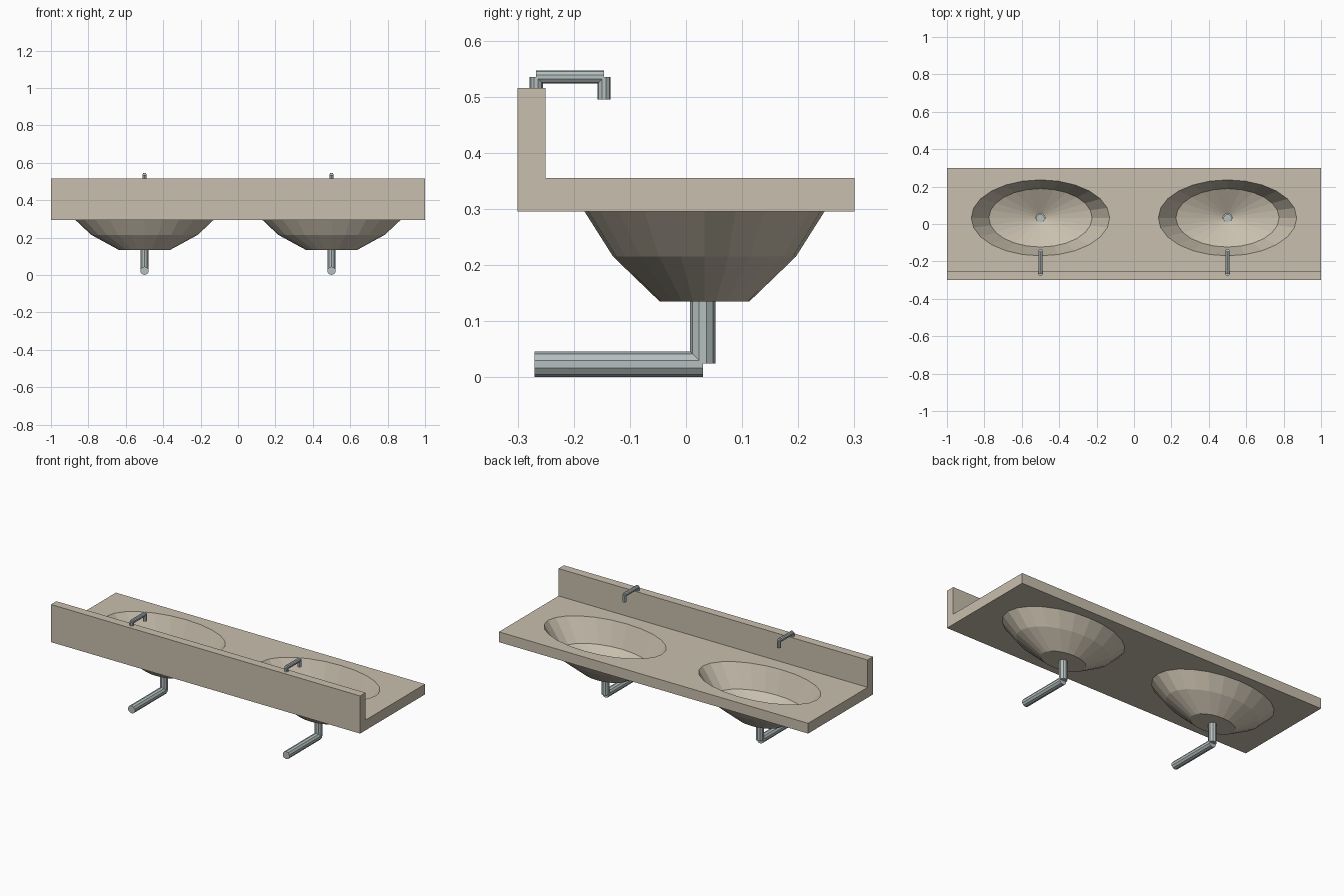
import bpy, bmesh, math
from mathutils import Vector

if "Cube" in bpy.data.objects:
    bpy.data.objects.remove(bpy.data.objects["Cube"])


def material(name, rgb):
    m = bpy.data.materials.new(name)
    m.diffuse_color = (*rgb, 1)
    m.use_nodes = True
    m.node_tree.nodes["Principled BSDF"].inputs["Base Color"].default_value = m.diffuse_color
    return m


STONE = material("beige stone", (0.58, 0.52, 0.42))
METAL = material("grey metal", (0.46, 0.52, 0.52))
SEG = 24
BASIN_Y = 0.033


def finish(name, bm, mat):
    bmesh.ops.recalc_face_normals(bm, faces=bm.faces)
    me = bpy.data.meshes.new(name)
    bm.to_mesh(me)
    bm.free()
    me.materials.append(mat)
    ob = bpy.data.objects.new(name, me)
    bpy.context.collection.objects.link(ob)
    return ob


def ring(bm, x, rx, ry, z):
    return [bm.verts.new((x + rx * math.cos(2 * math.pi * i / SEG),
                          BASIN_Y + ry * math.sin(2 * math.pi * i / SEG), z)) for i in range(SEG)]


def bridge(bm, a, b):
    for i in range(SEG):
        j = (i + 1) % SEG
        bm.faces.new((a[i], a[j], b[j], b[i]))


def pipe(name, a, b, r, sides=10):
    a, b = Vector(a), Vector(b)
    bm = bmesh.new()
    bmesh.ops.create_cone(bm, cap_ends=True, segments=sides, radius1=r, radius2=r, depth=(b - a).length)
    bmesh.ops.transform(bm, verts=bm.verts, matrix=(b - a).to_track_quat('Z', 'Y').to_matrix().to_4x4())
    bmesh.ops.translate(bm, verts=bm.verts, vec=(a + b) / 2)
    return finish(name, bm, METAL)


# Counter with backsplash: L profile extruded along x
bm = bmesh.new()
profile = [(-0.3, 0.295), (0.3, 0.295), (0.3, 0.355), (-0.25, 0.355), (-0.25, 0.515), (-0.3, 0.515)]
face = bm.faces.new([bm.verts.new((-1, y, z)) for y, z in profile])
ext = bmesh.ops.extrude_face_region(bm, geom=[face])
bmesh.ops.translate(bm, verts=[v for v in ext["geom"] if isinstance(v, bmesh.types.BMVert)], vec=(2, 0, 0))
counter = finish("counter", bm, STONE)

# Elliptical cutters for the basin openings
for x in (-0.5, 0.5):
    bm = bmesh.new()
    lo, hi = ring(bm, x, 0.37, 0.203, 0.2), ring(bm, x, 0.37, 0.203, 0.45)
    bridge(bm, lo, hi)
    bm.faces.new(lo)
    bm.faces.new(hi)
    cutter = finish("opening_cutter", bm, STONE)
    cutter.hide_render = True
    cutter.hide_set(True)
    mod = counter.modifiers.new("opening", 'BOOLEAN')
    mod.operation = 'DIFFERENCE'
    mod.solver = 'EXACT'
    mod.object = cutter

for side, x in (("left", -0.5), ("right", 0.5)):
    # Basin outside: faceted shell below the counter
    bm = bmesh.new()
    rings = [ring(bm, x, rx, ry, z) for rx, ry, z in
             ((0.372, 0.215, 0.297), (0.285, 0.163, 0.215), (0.138, 0.08, 0.135))]
    bridge(bm, rings[0], rings[1])
    bridge(bm, rings[1], rings[2])
    bm.faces.new(rings[2])
    # Basin inside: sloped rim band and a shallow cone to the drain
    rim = ring(bm, x, 0.37, 0.203, 0.355)
    mid = ring(bm, x, 0.276, 0.156, 0.225)
    drain = ring(bm, x, 0.024, 0.024, 0.15)
    bridge(bm, rim, mid)
    bridge(bm, mid, drain)
    bridge(bm, rim, rings[0])
    finish(side + "_basin", bm, STONE)

    # Drain pipe with elbow
    pipe(side + "_drain_drop", (x, 0.03, 0.152), (x, 0.03, 0.024), 0.0225)
    pipe(side + "_drain_run", (x, 0.03, 0.023), (x, -0.27, 0.023), 0.0225)

    # Tap on top of the backsplash
    pipe(side + "_tap_riser", (x, -0.267, 0.51), (x, -0.267, 0.535), 0.0118)
    pipe(side + "_tap_arm", (x, -0.267, 0.535), (x, -0.146, 0.535), 0.0118)
    pipe(side + "_tap_spout", (x, -0.146, 0.535), (x, -0.146, 0.495), 0.0118)
